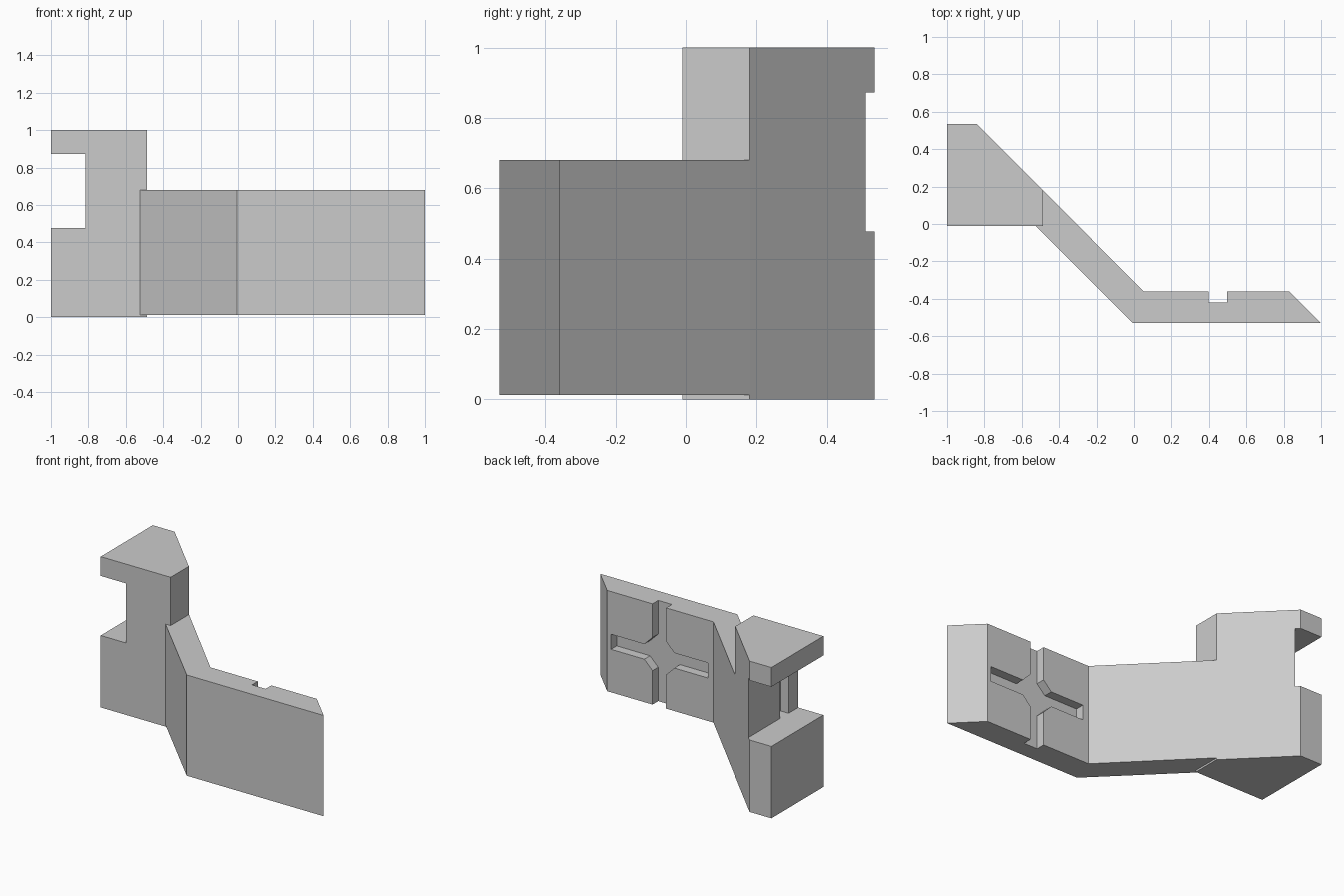
import bpy
import bmesh
from mathutils import Vector

cube = bpy.data.objects.get("Cube")
if cube:
    bpy.data.objects.remove(cube, do_unlink=True)

grey = bpy.data.materials.new("plain grey")
grey.use_nodes = True
colour = (0.6, 0.6, 0.6, 1)
grey.diffuse_color = colour
grey.node_tree.nodes["Principled BSDF"].inputs["Base Color"].default_value = colour


def prism(name, outline, low, high, axis="z"):
    """Extrude a flat outline along z (points are x, y) or y (points are x, z)."""
    bm = bmesh.new()
    place = (lambda p: (p[0], p[1], low)) if axis == "z" else (lambda p: (p[0], low, p[1]))
    face = bm.faces.new([bm.verts.new(place(p)) for p in outline])
    step = Vector((0, 0, high - low)) if axis == "z" else Vector((0, high - low, 0))
    side = bmesh.ops.extrude_face_region(bm, geom=[face], use_keep_orig=True)
    bmesh.ops.translate(bm, vec=step,
                        verts=[g for g in side["geom"] if isinstance(g, bmesh.types.BMVert)])
    bmesh.ops.recalc_face_normals(bm, faces=bm.faces)
    mesh = bpy.data.meshes.new(name)
    bm.to_mesh(mesh)
    bm.free()
    mesh.materials.append(grey)
    obj = bpy.data.objects.new(name, mesh)
    bpy.context.collection.objects.link(obj)
    return obj


def carve(body, cutter):
    """Subtract the cutter, bake the result and discard the cutter."""
    cutter.hide_render = True
    mod = body.modifiers.new("cut", "BOOLEAN")
    mod.operation = "DIFFERENCE"
    mod.solver = "EXACT"
    mod.object = cutter
    graph = bpy.context.evaluated_depsgraph_get()
    baked = bpy.data.meshes.new_from_object(body.evaluated_get(graph))
    body.modifiers.clear()
    body.data = baked
    bpy.data.objects.remove(cutter, do_unlink=True)


# Bent arm with a bevelled free end
arm = prism("bent_arm", [(-0.53, -0.005), (-0.005, -0.53), (1, -0.53), (0.83, -0.36),
                         (0.05, -0.36), (-0.485, 0.18)], 0.012, 0.68)

# Cross-shaped channel with chamfered inner corners, on the back of the arm
half, chamfer, reach_x, reach_z = 0.05, 0.06, 0.355, 0.5
quadrant = [(reach_x, half), (half + chamfer, half), (half, half + chamfer), (half, reach_z)]
cross = []
for sx, sz in ((1, 1), (-1, 1), (-1, -1), (1, -1)):
    points = quadrant if sx == sz else quadrant[::-1]
    cross += [(0.447 + sx * x, 0.347 + sz * z) for x, z in points]
carve(arm, prism("channel_cutter", cross, -0.42, -0.3, axis="y"))

# Tall block with a sloping back corner
block = prism("tall_block", [(-1, -0.01), (-0.487, -0.01), (-0.487, 0.18),
                             (-0.84, 0.535), (-1, 0.535)], 0, 1)

# Open notch in the side of the block, with a shallow upright groove in its wall
notch = [(-1.1, -0.1), (-0.815, -0.1), (-0.815, 0.09), (-0.755, 0.09),
         (-0.755, 0.18), (-0.815, 0.18), (-0.815, 0.7), (-1.1, 0.7)]
carve(block, prism("notch_cutter", notch, 0.477, 0.872))
